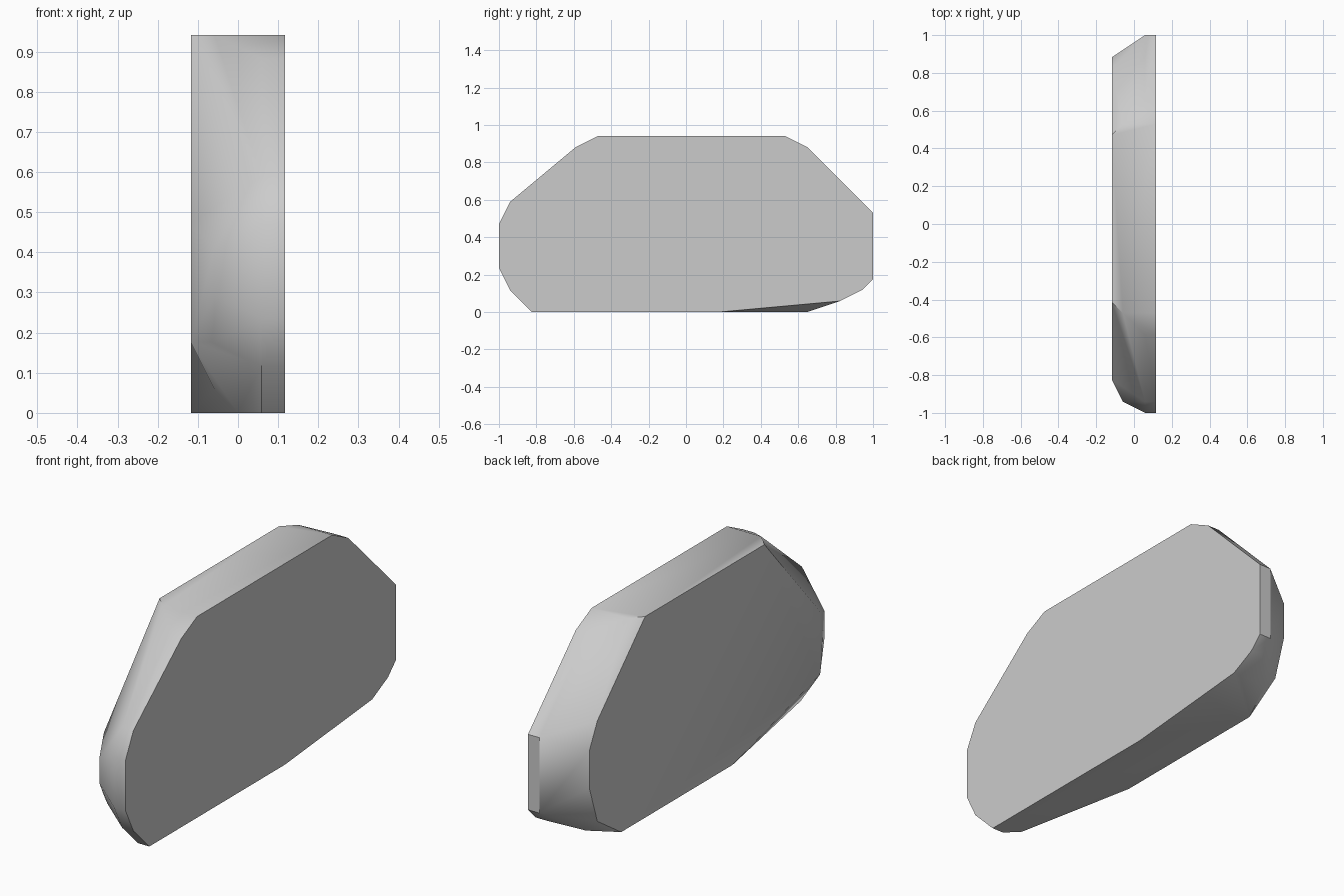
import bpy
import bmesh
import math

# Remove the default object
default = bpy.data.objects.get("Cube")
if default:
    bpy.data.objects.remove(default, do_unlink=True)

UNIT = 1 / 17  # the whole shape sits on a regular grid of this pitch


def make_material(name, colour):
    material = bpy.data.materials.new(name)
    material.use_nodes = True
    material.diffuse_color = colour
    material.node_tree.nodes["Principled BSDF"].inputs["Base Color"].default_value = colour
    return material


def make_hull(name, sections, material):
    """Wrap a faceted solid around cross-sections given as x -> [(y, z), ...]."""
    bm = bmesh.new()
    for x, outline in sections:
        for y, z in outline:
            bm.verts.new((x * UNIT, y * UNIT, z * UNIT))
    result = bmesh.ops.convex_hull(bm, input=bm.verts[:])
    spare = {v for key in ("geom_interior", "geom_unused") for v in result[key]
             if isinstance(v, bmesh.types.BMVert) and not v.link_faces}
    bmesh.ops.delete(bm, geom=list(spare), context="VERTS")

    # Merge coplanar triangles into clean flat faces
    bmesh.ops.dissolve_limit(bm, angle_limit=math.radians(0.5),
                             verts=bm.verts[:], edges=bm.edges[:])
    bmesh.ops.recalc_face_normals(bm, faces=bm.faces[:])

    mesh = bpy.data.meshes.new(name)
    bm.to_mesh(mesh)
    bm.free()
    mesh.materials.append(material)
    obj = bpy.data.objects.new(name, mesh)
    bpy.context.collection.objects.link(obj)

    # Soft rim with crisp borders around the flat sides
    bpy.ops.object.select_all(action="DESELECT")
    obj.select_set(True)
    bpy.context.view_layer.objects.active = obj
    bpy.ops.object.shade_smooth_by_angle(angle=math.radians(30))
    return obj


# Broad outline shared by the left face and the straight part of the rim
broad_outline = [
    (-14, 0), (3, 0), (14, 1), (16, 2), (17, 3), (17, 9), (11, 15), (9, 16),
    (-8, 16), (-10, 15), (-16, 10), (-17, 8), (-17, 4), (-16, 2),
]

# Shoulder where the rim begins to taper
shoulder_outline = [
    (-13, 1), (-15, 3), (-16, 5), (-16, 7), (-8, 16), (9, 16), (14, 1),
]

# Smaller outline of the right face
narrow_outline = [
    (-3, 0), (11, 0), (14, 2), (15, 5), (15, 8), (14, 10), (8, 16),
    (-7, 16), (-12, 10), (-14, 8), (-14, 3),
]

grey = make_material("plain grey", (0.6, 0.6, 0.6, 1))
make_hull("tapered_slab", [
    (2, broad_outline),
    (1, broad_outline),
    (0, [(-13, 0)]),
    (-1, shoulder_outline),
    (-2, narrow_outline),
], grey)
